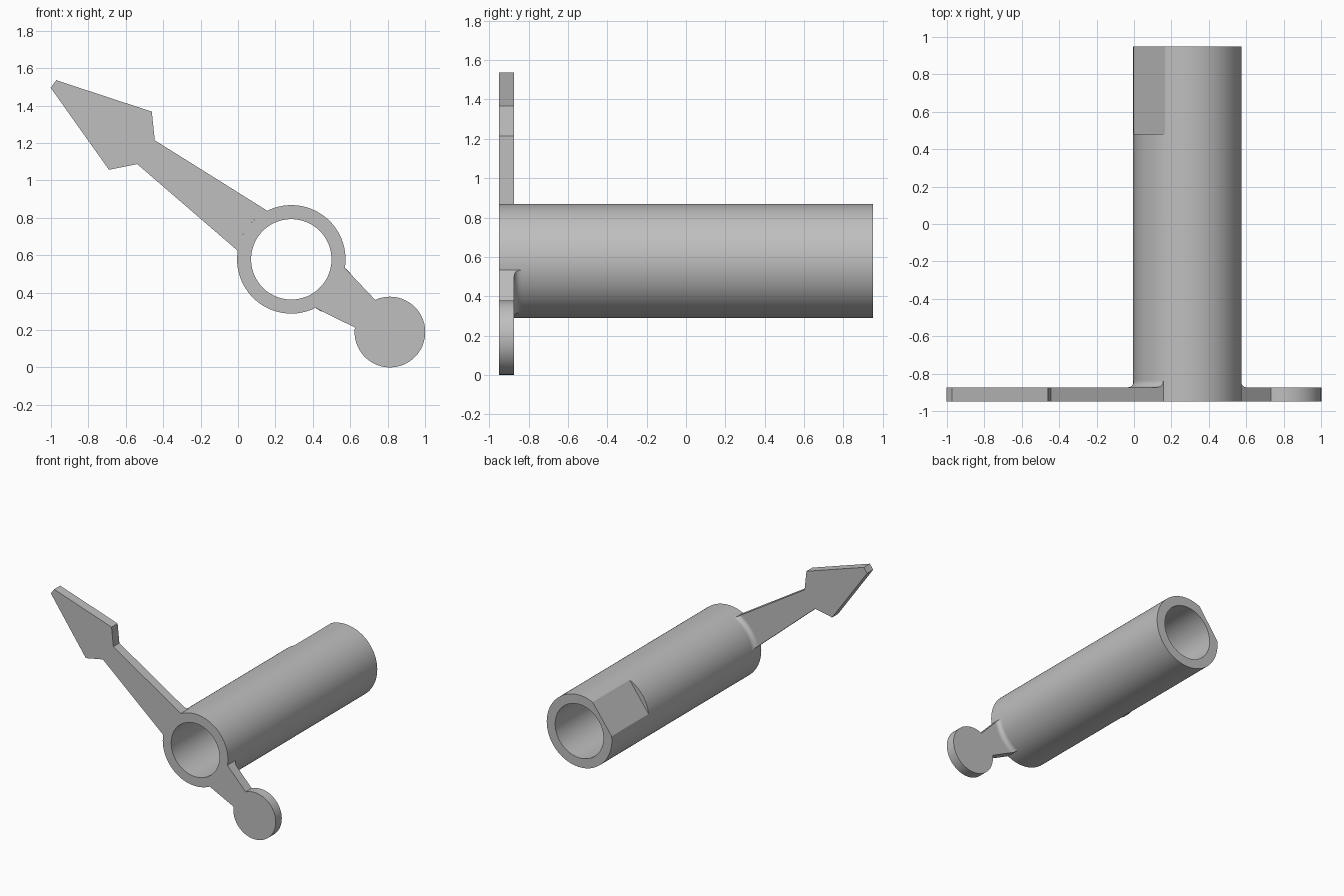
import bpy, bmesh
from math import radians, sin, cos, pi

if "Cube" in bpy.data.objects:
    bpy.data.objects.remove(bpy.data.objects["Cube"], do_unlink=True)

# Shared sizes: local x runs along the pointer, local y along the tube
CENTRE = (0.285, 0, 0.578)
TILT = radians(216.4)
OUTER, BORE = 0.29, 0.215
FRONT, BACK, PLATE_BACK, FLAT_START = -0.95, 0.95, -0.873, 0.48
SEGMENTS = 98
STEP = 2 * pi / SEGMENTS
FLAT_HALF = 8 * STEP
ROOT = radians(27.3)
FILLET = 0.034

grey = bpy.data.materials.new("plain grey")
grey.use_nodes = True
colour = (0.52, 0.52, 0.52, 1)
grey.diffuse_color = colour
grey.node_tree.nodes["Principled BSDF"].inputs["Base Color"].default_value = colour


def finish(name, bm):
    bmesh.ops.remove_doubles(bm, verts=bm.verts, dist=1e-5)
    bmesh.ops.recalc_face_normals(bm, faces=bm.faces)
    mesh = bpy.data.meshes.new(name)
    bm.to_mesh(mesh)
    bm.free()
    mesh.materials.append(grey)
    obj = bpy.data.objects.new(name, mesh)
    bpy.context.collection.objects.link(obj)
    obj.location = CENTRE
    obj.rotation_euler = (0, TILT, 0)
    bpy.ops.object.select_all(action='DESELECT')
    obj.select_set(True)
    bpy.context.view_layer.objects.active = obj
    bpy.ops.object.shade_smooth_by_angle(angle=radians(20))


def bridge(bm, a, b, closed=True):
    for i in range(len(a) if closed else len(a) - 1):
        j = (i + 1) % len(a)
        bm.faces.new((a[i], a[j], b[j], b[i]))


def plate(name, half):
    # Mirror half an outline across the pointer axis and give it thickness
    outline = half + [(u, -v) for u, v in reversed(half) if abs(v) > 1e-6]
    bm = bmesh.new()
    front, back = [[bm.verts.new((u, y, v)) for u, v in outline]
                   for y in (FRONT, PLATE_BACK)]
    bm.faces.new(front)
    bm.faces.new(back)
    bridge(bm, front, back)
    finish(name, bm)


def root_arc(side):
    # Half of the arc where an arm meets the tube, from the axis outwards
    return [(side * OUTER * cos(ROOT * i / 8), OUTER * sin(ROOT * i / 8))
            for i in range(9)]


def fillet(name, middle):
    # Concave blend between the tube and the back of an arm
    bm = bmesh.new()
    rows = []
    for i in range(9):
        a = pi / 2 * i / 8
        r = OUTER + FILLET * (1 - cos(a))
        y = PLATE_BACK + FILLET * (1 - sin(a))
        half = ROOT - radians(4) * (r - OUTER) / FILLET
        angles = [middle + half * (j / 8 - 1) for j in range(17)]
        rows.append([bm.verts.new((r * cos(t), y, r * sin(t))) for t in angles])
    for a, b in zip(rows, rows[1:]):
        bridge(bm, a, b, closed=False)
    for end, side in ((0, -1), (-1, 1)):
        t = middle + side * ROOT
        corner = bm.verts.new((OUTER * cos(t), PLATE_BACK, OUTER * sin(t)))
        bm.faces.new([row[end] for row in rows] + [corner])
    finish(name, bm)


# Tube with a through bore and a flat cut near the back end
def tube_radius(angle, flat):
    if flat and cos(angle) > cos(FLAT_HALF):
        return OUTER * cos(FLAT_HALF) / cos(angle)
    return OUTER


bm = bmesh.new()
rings = []
for y, kind in ((FRONT, "round"), (FLAT_START, "round"), (FLAT_START, "flat"),
                (BACK, "flat"), (BACK, "bore"), (FRONT, "bore")):
    ring = []
    for k in range(SEGMENTS):
        t = k * STEP
        r = BORE if kind == "bore" else tube_radius(t, kind == "flat")
        ring.append(bm.verts.new((r * cos(t), y, r * sin(t))))
    rings.append(ring)
# Merge the points shared by the round and flat sections before bridging
for k in range(SEGMENTS):
    if (rings[1][k].co - rings[2][k].co).length < 1e-6:
        bm.verts.remove(rings[2][k])
        rings[2][k] = rings[1][k]
for a, b in zip(rings, rings[1:] + rings[:1]):
    for i in range(SEGMENTS):
        j = (i + 1) % SEGMENTS
        corners = list(dict.fromkeys((a[i], a[j], b[j], b[i])))
        if len(corners) > 2:
            bm.faces.new(corners)
finish("tube", bm)

# Arrow-headed pointer arm
plate("pointer", root_arc(1) + [(0.965, 0.079), (1.069, 0.193), (1.58, 0.025)])

# Tail arm ending in a round disc
DISC_U, DISC_R, NECK = -0.655, 0.189, radians(29)
disc = []
for i in range(25):
    t = NECK + (pi - NECK) * i / 24
    disc.append((DISC_U + DISC_R * cos(t), DISC_R * sin(t)))
plate("tail", root_arc(-1) + disc)

# Blends behind both arms
fillet("pointer_fillet", 0)
fillet("tail_fillet", pi)
